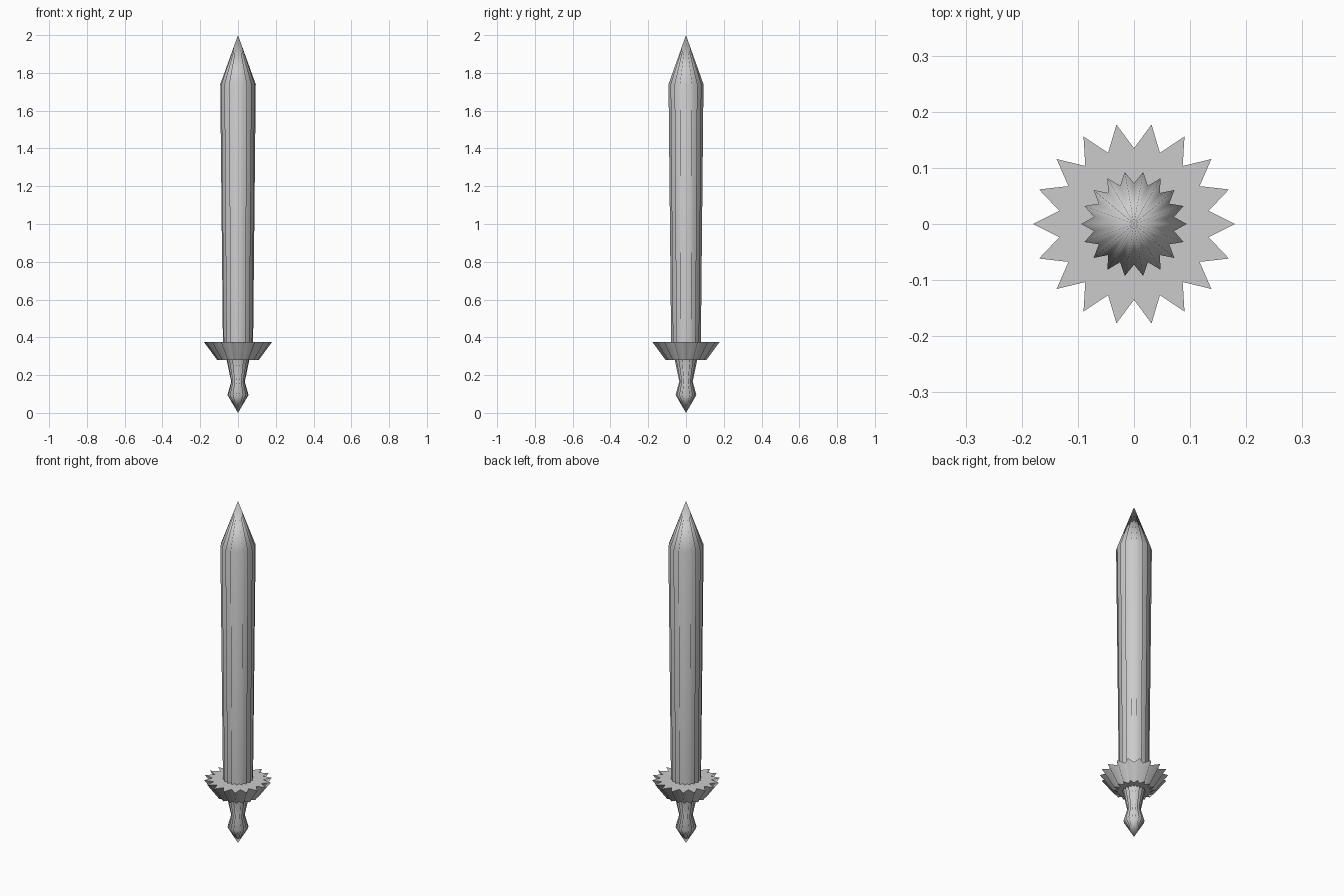
import bpy
import bmesh
import math

if "Cube" in bpy.data.objects:
    bpy.data.objects.remove(bpy.data.objects["Cube"])

POINTS = 18  # star points around every cross-section

steel = bpy.data.materials.new("grey_steel")
steel.diffuse_color = (0.6, 0.6, 0.6, 1.0)
steel.use_nodes = True
steel.node_tree.nodes["Principled BSDF"].inputs["Base Color"].default_value = steel.diffuse_color


def star_part(name, profile, ratio=0.75):
    """Sweep a star section up a (radius, z) profile; radius 0 makes a point."""
    bm = bmesh.new()
    n = POINTS * 2
    rings = []
    for radius, z in profile:
        if radius == 0:
            rings.append([bm.verts.new((0, 0, z))] * n)
            continue
        ring = []
        for i in range(n):
            r = radius * (ratio if i % 2 else 1.0)
            a = math.pi * i / POINTS
            ring.append(bm.verts.new((r * math.cos(a), r * math.sin(a), z)))
        rings.append(ring)

    # Smooth side faces
    for low, high in zip(rings, rings[1:]):
        for i in range(n):
            j = (i + 1) % n
            corners = list(dict.fromkeys((low[i], low[j], high[j], high[i])))
            bm.faces.new(corners).smooth = True

    # Flat end caps, split from the sides so their rims stay crisp
    for ring, up in ((rings[0], False), (rings[-1], True)):
        if ring[0] is ring[1]:
            continue
        rim = [bm.verts.new(v.co) for v in ring]
        centre = bm.verts.new((0, 0, ring[0].co.z))
        for i in range(n):
            a, b = rim[i], rim[(i + 1) % n]
            bm.faces.new((a, b, centre) if up else (b, a, centre))

    mesh = bpy.data.meshes.new(name)
    bm.to_mesh(mesh)
    bm.free()
    mesh.materials.append(steel)
    obj = bpy.data.objects.new(name, mesh)
    bpy.context.collection.objects.link(obj)
    return obj


# Blade widening gently towards the shoulder, then tapering to a point
star_part("blade", [(0.08, 0.375), (0.094, 1.74), (0, 2.0)], 0.77)

# Flared guard
star_part("guard", [(0.11, 0.28), (0.18, 0.375)])

# Grip and pointed pommel in one piece
star_part("grip_and_pommel",
          [(0, 0.0), (0.056, 0.095), (0.036, 0.165), (0.06, 0.28)])
